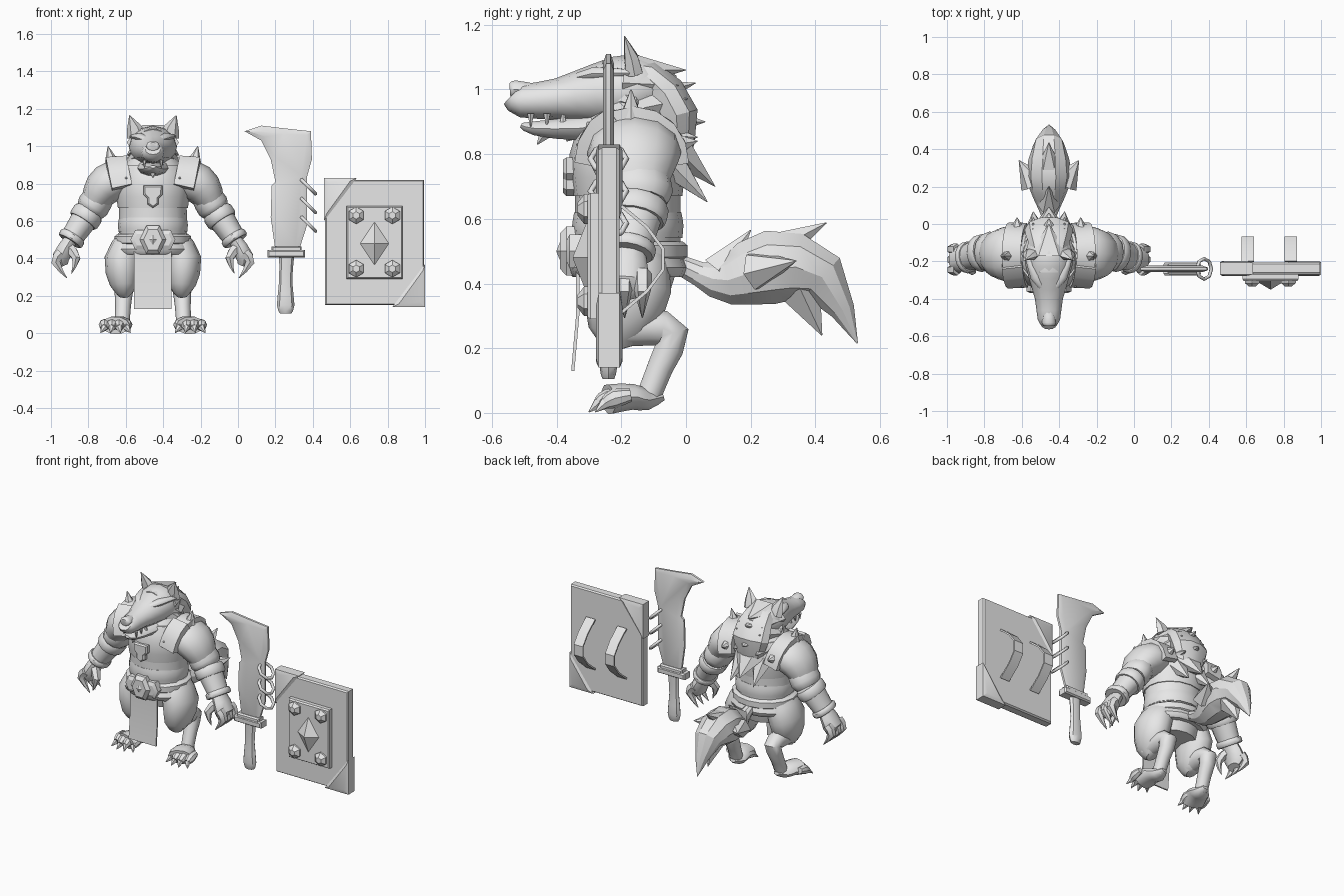
import bpy, bmesh
from math import sin, cos, pi, radians
from mathutils import Vector
from mathutils.geometry import interpolate_bezier

default_cube = bpy.data.objects.get("Cube")
if default_cube:
    bpy.data.objects.remove(default_cube, do_unlink=True)

grey = bpy.data.materials.new("plain_grey")
grey.use_nodes = True
grey.diffuse_color = (.8, .8, .8, 1)
grey.node_tree.nodes["Principled BSDF"].inputs["Base Color"].default_value = grey.diffuse_color

ACROSS, FORWARD = Vector((1, 0, 0)), Vector((0, 1, 0))
FIGURE_X = -.455


def blend(points, steps):
    """Smooth curve through a few points."""
    points = [Vector(p) for p in points]
    last = len(points) - 1
    curve = points[:1]
    for i in range(last):
        start, end = points[i], points[i + 1]
        leave = (end - points[max(i - 1, 0)]) / 6
        arrive = (points[min(i + 2, last)] - start) / 6
        curve += interpolate_bezier(start, start + leave, end - arrive, end, steps + 1)[1:]
    return curve


def tube(path, widths, flat=1, side=ACROSS, sides=10, steps=2, turn=0):
    """Skin around a path; widths run along side, flat is depth over width."""
    centres = blend(path, steps)
    radii = [max(v.x, .002) for v in blend([(w, 0, 0) for w in widths], steps)]
    verts, faces, last = [], [], len(centres) - 1
    for i, (centre, radius) in enumerate(zip(centres, radii)):
        along = (centres[min(i + 1, last)] - centres[max(i - 1, 0)]).normalized()
        u = (side - along * side.dot(along)).normalized()
        v = along.cross(u) * flat
        for k in range(sides):
            angle = turn + 2 * pi * k / sides
            verts.append(centre + radius * (u * cos(angle) + v * sin(angle)))
    for i in range(last):
        for k in range(sides):
            a, b = i * sides + k, i * sides + (k + 1) % sides
            faces.append((a, b, b + sides, a + sides))
    faces += [range(sides), range(last * sides, len(verts))]
    return verts, faces


def spike(base, tip, width, flat=1, side=ACROSS, sides=6):
    return tube([base, tip], [width, 0], flat, side, sides, steps=1)


def band(start, end, radius, flat=1, side=ACROSS):
    """Short ring of cloth or metal with rounded rims."""
    start, end = Vector(start), Vector(end)
    path = [start.lerp(end, t) for t in (0, .2, .8, 1)]
    rim = radius * .92
    return tube(path, [rim, radius, radius, rim], flat, side, sides=16, steps=1)


def strap(path, width, flat):
    return tube(path, [width * 2 ** .5] * len(path), flat, sides=4, steps=1, turn=pi / 4)


def mid(*pairs):
    """Points on the centre line, from y and z."""
    return [(0, y, z) for y, z in pairs]


def finish(name, bm, centre_x, sharp):
    bmesh.ops.recalc_face_normals(bm, faces=bm.faces)
    mesh = bpy.data.meshes.new(name)
    bm.to_mesh(mesh)
    bm.free()
    mesh.materials.append(grey)
    mesh.shade_smooth()
    mesh.set_sharp_from_angle(angle=radians(sharp))
    part = bpy.data.objects.new(name, mesh)
    part.location.x = centre_x
    bpy.context.collection.objects.link(part)


def make(name, *pieces, pair=False, centre_x=FIGURE_X, sharp=40):
    """Join pieces in one object, with their reflection if it is a pair."""
    bm = bmesh.new()
    for sign in (1, -1) if pair else (1,):
        for verts, faces in pieces:
            made = [bm.verts.new((v.x * sign, v.y, v.z)) for v in verts]
            for face in faces:
                bm.faces.new([made[i] for i in face])
    finish(name, bm, centre_x, sharp)


def plate(name, outline, front, back, bevel=.01, rise=.01, centre_x=0):
    """Outline in x and z, thickened in y, with bevelled faces."""
    bm = bmesh.new()
    near, far = [[bm.verts.new((x, y, z)) for x, z in outline] for y in (front, back)]
    caps = [bm.faces.new(near), bm.faces.new(far)]
    for i in range(len(outline)):
        bm.faces.new((near[i - 1], near[i], far[i], far[i - 1]))
    bmesh.ops.recalc_face_normals(bm, faces=bm.faces)
    for cap in caps:
        bmesh.ops.inset_region(bm, faces=[cap], thickness=bevel, depth=rise)
    finish(name, bm, centre_x, sharp=25)


def box(x, z, half_width, half_height):
    return [(x + i * half_width, z + j * half_height) for i, j in ((-1, -1), (1, -1), (1, 1), (-1, 1))]


# Torso and clothing
def upright(heights, widths, flat=.9):
    return tube([(0, -.18, z) for z in heights], widths, flat, sides=16)


make("torso", upright((.36, .5, .7, .85, .95), (.14, .18, .18, .18, .11)))
make("vest", upright((.67, .8, .9), (.187, .2, .16)))
make("hip_wrap", upright((.42, .45, .52), (.2, .22, .18), flat=.85))
make("belt", band(*mid((-.18, .47), (-.18, .53)), radius=.205, flat=.9))
make("waist_wrap", upright((.54, .58, .62), (.183, .187, .18), flat=.92))
make("loincloth", strap(mid((-.335, .47), (-.335, .3), (-.35, .13)), width=.1, flat=.05))
half_emblem = [(.05, .79), (.05, .74), (.03, .72), (.03, .69)]
plate("chest_emblem", half_emblem + [(0, .67)] + [(-x, z) for x, z in reversed(half_emblem)],
      -.37, -.34, centre_x=FIGURE_X)
make("buckle", tube(mid((-.33, .5), (-.37, .5), (-.39, .5)), (.07, .07, .05), flat=1.25, sides=6, steps=1),
     spike(*mid((-.38, .5), (-.4, .5)), width=.04, flat=1.3, sides=4),
     *[tube([(x, -.32, .5), (x, -.36, .5), (x, -.37, .5)], (.05, .05, .03), flat=1.2, sides=6, steps=1)
       for x in (-.07, .07)], sharp=25)

# Head
make("head", tube(mid((-.03, 1), (-.15, 1), (-.28, .985), (-.4, .97), (-.51, .965), (-.54, .98)),
                  (.05, .13, .11, .075, .06, .04), flat=.85, sides=12))
make("nose", tube(mid((-.47, .995), (-.53, 1), (-.545, 1)), (.03, .037, .025), flat=.8))
make("jaw", tube(mid((-.18, .9), (-.33, .88), (-.47, .88), (-.51, .89)), (.1, .08, .045, .015), flat=.5),
     spike(*mid((-.42, .885), (-.46, .83)), width=.035), spike(*mid((-.33, .88), (-.37, .84)), width=.04))
make("teeth", *[spike((.045, y, .91 - .015 * way), (.045, y, .91 + .025 * way), width=.012)
                for y, way in ((-.48, -1), (-.43, -1), (-.38, 1))], pair=True)
make("brow", tube([(.02, -.36, 1.03), (.07, -.28, 1.05), (.12, -.15, 1.05)], (.01, .03, .01), flat=.7), pair=True)
make("ears", tube([(.09, -.16, 1.05), (.1, -.17, 1.1), (.125, -.19, 1.165)], (.05, .04, 0), flat=.6, sides=6, steps=1),
     pair=True, sharp=30)
make("cheek_tufts", *[spike((.07, -.2, z), (reach, -.15, z - .05), width=.07, side=FORWARD, flat=.6)
                      for z, reach in ((1, .14), (.96, .15), (.92, .11))], pair=True, sharp=25)
make("neck", upright((.83, .92, 1), (.15, .13, .09)))

# Mane falling from the crown down the back in rows of broad spikes
mane = [tube(mid((-.26, 1.06), (-.12, 1.04), (-.03, .92), (-.03, .76)), (.06, .1, .13, .06), flat=.55)]
for row in range(4):
    root = Vector((0, -.17 + .045 * row, 1.06 - .08 * row))
    tip = Vector((0, .03 * row, 1.06 - .04 * row ** 2))
    mane.append(spike(root, tip, width=.11, flat=.55))
    for sign in (-1, 1):
        lock = Vector((sign * .07, -.02, -.04))
        mane.append(spike(root + lock, tip + lock * 1.2, width=.07, flat=.8))
make("mane", *mane, sharp=30)

# Arms, bracers and hands
shoulder, elbow = Vector((.2, -.16, .82)), Vector((.34, -.15, .65))
wrist, knuckles = Vector((.44, -.18, .5)), Vector((.49, -.19, .41))
make("upper_arms", tube([(.1, -.16, .82), shoulder, (.27, -.16, .77), (.31, -.155, .7)], (.1, .145, .135, .1),
                        flat=.75, side=FORWARD, sides=12),
     tube([(.28, -.155, .74), (.32, -.15, .68), elbow], (.1, .11, .09), flat=.8, side=FORWARD, sides=12), pair=True)
make("bracers", tube([elbow, wrist], (.09, .07), flat=.85, side=FORWARD, sides=12),
     band(elbow, elbow.lerp(wrist, .35), radius=.1, flat=.85, side=FORWARD),
     band(elbow.lerp(wrist, .85), wrist.lerp(knuckles, .1), radius=.085, flat=.85, side=FORWARD), pair=True)
fingers = [tube([(.49, y, .43), (.52, y, .38), (.46, y, .295)], (.03, .027, 0), side=FORWARD, sides=6)
           for y in (-.245, -.19, -.135)]
thumb = tube([(.45, -.21, .46), (.41, -.25, .4), (.435, -.25, .32)], (.03, .025, 0), side=FORWARD, sides=6)
make("hands", tube([wrist, knuckles, (.48, -.19, .36)], (.055, .075, .045), flat=.65, side=FORWARD),
     *fingers, thumb, pair=True)

# Shoulder guards: arched bands with front plates and spikes
arch = []
for step in range(9):
    angle = pi * step / 8
    arch.append((.165 + .035 * sin(angle), -.16 - .15 * cos(angle), .78 + .15 * sin(angle)))
make("shoulder_bands", strap(arch, width=.05, flat=.35), pair=True, sharp=30)
make("shoulder_plates", strap(arch[:4], width=.055, flat=.6), pair=True, sharp=30)
make("shoulder_spikes", *[spike(base, tip, width=.04) for base, tip in (
    ((.22, -.17, .91), (.24, -.17, 1)),
    ((.16, -.28, .82), (.14, -.34, .83)),
    ((.17, -.03, .83), (.17, .035, .84)))], pair=True, sharp=30)

# Legs and clawed feet
make("thighs", tube([(.11, -.17, .5), (.16, -.18, .39), (.155, -.2, .26), (.155, -.19, .2)], (.08, .1, .075, .03),
                    flat=1.35, sides=12), pair=True)
make("lower_legs", tube([(.16, -.23, .26), (.155, -.12, .265), (.155, -.04, .245), (.16, -.08, .14), (.165, -.12, .04)],
                        (.06, .06, .052, .042, .04)), pair=True)
foot = [tube([(.16, -.07, .05), (.165, -.12, .04), (.18, -.17, .05), (.2, -.24, .042)], (.02, .055, .07, .08), flat=.6)]
for toe in (-.06, -.02, .02, .06):
    x, y = .2 + toe, -.28 + abs(toe) / 2
    foot.append(tube([(x, -.17, .055), (x, y + .03, .045), (x, y, .03)], (.02, .03, .02), sides=8))
    foot.append(spike((x, y, .03), (x + toe / 3, y - .03, .003), width=.02))
make("feet", *foot, pair=True)

# Bushy tail
make("tail", tube(mid((-.06, .48), (.04, .43), (.13, .41), (.26, .45), (.42, .42), (.53, .215)),
                  (.03, .04, .08, .12, .085, 0)),
     spike(*mid((.25, .49), (.435, .588)), width=.09, flat=.8),
     spike(*mid((.1, .44), (.2, .565)), width=.06),
     spike(*mid((.35, .39), (.42, .24)), width=.08),
     *[spike((x, .22, .44), (x * 2, .34, .47), width=.08, flat=.8) for x in (-.08, .08)], sharp=30)

# Sword
plate("blade", [(.2, .44), (.175, .62), (.18, .79), (.2, .81), (.175, .93), (.125, 1.03), (.035, 1.08), (.125, 1.11),
                (.25, 1.095), (.39, 1.08), (.395, .93), (.37, .84), (.37, .58), (.325, .44)],
      -.247, -.233, bevel=.03)
plate("sword_guard", box(.258, .425, half_width=.1, half_height=.02), -.265, -.215)
plate("blade_collar", box(.26, .45, half_width=.08, half_height=.015), -.26, -.22)
make("sword_handle", tube([(.26, -.24, .41), (.255, -.24, .28), (.255, -.24, .15), (.255, -.24, .105)],
                          (.04, .035, .047, .03), flat=.6, sides=8), centre_x=0)
for z in (.785, .685, .585):
    bpy.ops.mesh.primitive_torus_add(major_segments=8, minor_segments=6, major_radius=.055, minor_radius=.01,
                                     location=(.375, -.24, z), rotation=(0, pi / 4, 0))
    ring = bpy.context.object
    ring.name = "blade_ring"
    ring.data.materials.append(grey)
    ring.data.shade_smooth()

# Shield with corner plates, studs and grips
plate("shield_board", box(.73, .485, half_width=.265, half_height=.335), -.26, -.215)
plate("shield_panel", box(.73, .485, half_width=.15, half_height=.195), -.295, -.26)
for name, x, z, way in (("upper_corner", .46, .83, 1), ("lower_corner", 1, .14, -1)):
    plate(name, [(x, z), (x + way * .175, z), (x, z - way * .23)], -.27, -.205, bevel=.04, rise=.008)
make("shield_gem", spike((.73, -.3, .48), (.73, -.35, .48), width=.085, flat=1.5, sides=4), centre_x=0, sharp=20)
make("shield_studs", *[tube([(x, -.29, z), (x, -.315, z), (x, -.335, z)], (.046, .046, .02), sides=6, steps=1,
                            turn=pi / 2) for x in (.632, .825) for z in (.345, .63)], centre_x=0, sharp=20)
make("shield_grips", *[strap([(x, -.2 + .135 * sin(pi * i / 5), .31 + .066 * i) for i in range(6)],
                             width=.033, flat=.15) for x in (.608, .838)], centre_x=0, sharp=25)
